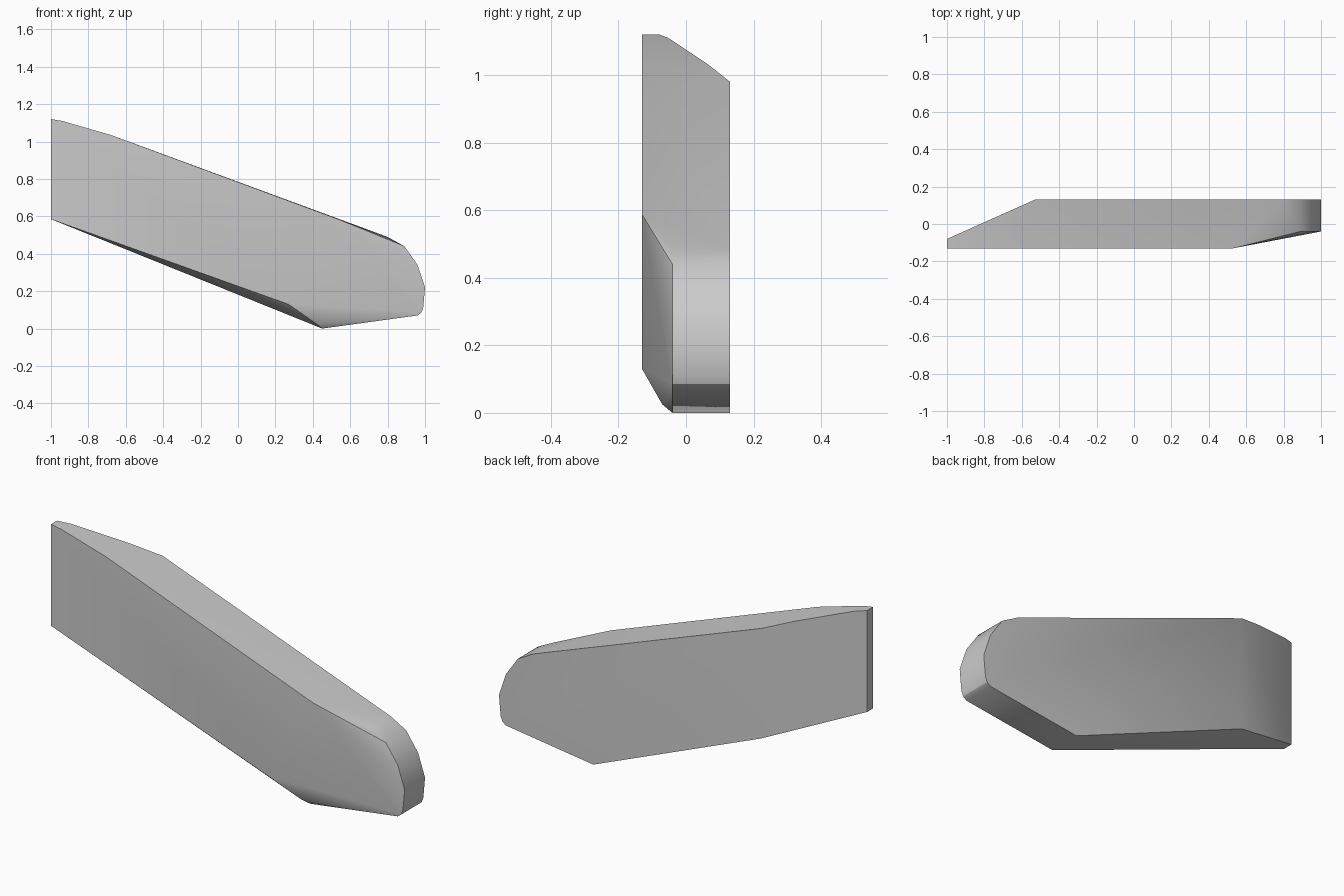
import bpy, bmesh, math

cube = bpy.data.objects.get("Cube")
if cube:
    bpy.data.objects.remove(cube, do_unlink=True)

FRONT, BACK, TIP = -0.13, 0.13, -0.04

# Rounded end outline (x, z), shared by the back face and the thinned tip
end_outline = [(0.89, 0.44), (0.96, 0.34), (1.0, 0.22), (0.99, 0.11),
               (0.98, 0.085), (0.96, 0.07), (0.45, 0.0)]
# Slanted front face
front_outline = [(-1, 0.585), (-1, 1.12), (-0.94, 1.11), (-0.68, 1.035),
                 (0.53, 0.587), (0.27, 0.13)]
# Back face beyond the bevelled corner
back_outline = [(-0.53, 0.40), (-0.53, 0.98), (0.8, 0.49)] + end_outline
tip_outline = [(0.8, 0.485)] + end_outline

points = [(x, FRONT, z) for x, z in front_outline]
points += [(x, BACK, z) for x, z in back_outline]
points += [(x, TIP, z) for x, z in tip_outline]
# Upright cut end, bevelled shoulder and lower front corner
points += [(-1, -0.08, 0.585), (-1, -0.08, 1.12), (-0.94, -0.053, 1.11),
           (-0.68, 0.063, 1.033), (0.42, -0.07, 0.025)]

# Solid convex body
bm = bmesh.new()
for p in points:
    bm.verts.new(p)
hull = bmesh.ops.convex_hull(bm, input=bm.verts)
loose = [v for v in bm.verts if not v.link_faces]
bmesh.ops.delete(bm, geom=loose, context='VERTS')
bmesh.ops.dissolve_limit(bm, angle_limit=math.radians(0.5),
                         verts=bm.verts, edges=bm.edges)
bmesh.ops.recalc_face_normals(bm, faces=bm.faces)
mesh = bpy.data.meshes.new("slanted_bar")
bm.to_mesh(mesh)
bm.free()
bar = bpy.data.objects.new("slanted_bar", mesh)
bpy.context.collection.objects.link(bar)

# Plain grey
grey = bpy.data.materials.new("plain_grey")
grey.use_nodes = True
colour = (0.6, 0.6, 0.6, 1)
grey.diffuse_color = colour
grey.node_tree.nodes["Principled BSDF"].inputs["Base Color"].default_value = colour
mesh.materials.append(grey)

bpy.ops.object.select_all(action='DESELECT')
bar.select_set(True)
bpy.context.view_layer.objects.active = bar
bpy.ops.object.shade_smooth_by_angle(angle=math.radians(30))
